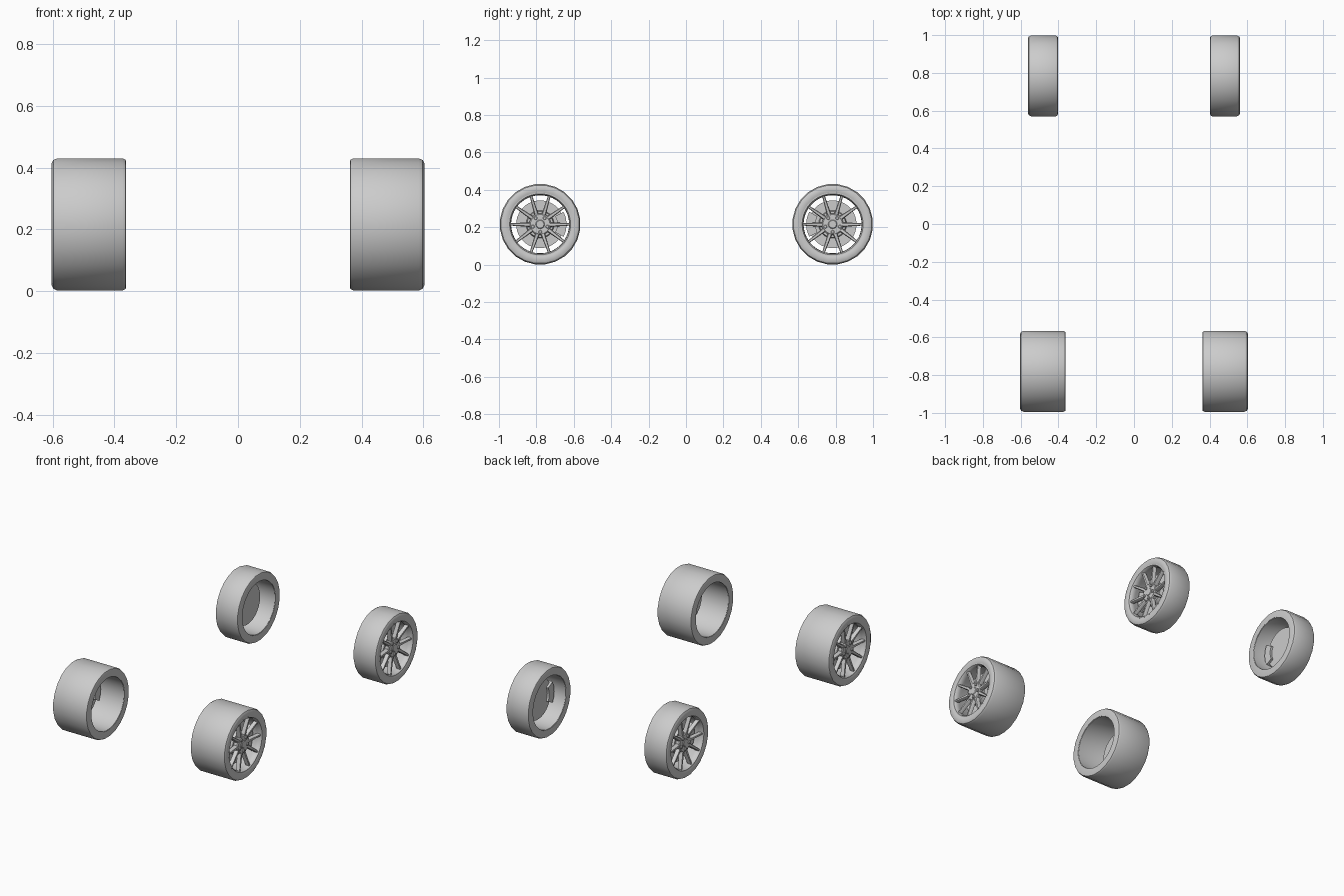
import bpy, bmesh
from math import sin, cos, pi, radians
from mathutils import Matrix, Vector

if "Cube" in bpy.data.objects:
    bpy.data.objects.remove(bpy.data.objects["Cube"])

R, SEG = 0.216, 24


def finish(bm, name, matrix, angle=35):
    bm.transform(matrix)
    bmesh.ops.recalc_face_normals(bm, faces=bm.faces)
    mesh = bpy.data.meshes.new(name)
    bm.to_mesh(mesh)
    bm.free()
    obj = bpy.data.objects.new(name, mesh)
    bpy.context.collection.objects.link(obj)
    bpy.ops.object.select_all(action='DESELECT')
    obj.select_set(True)
    bpy.context.view_layer.objects.active = obj
    bpy.ops.object.shade_smooth_by_angle(angle=radians(angle))
    return obj


def lathe(bm, profile, seg=SEG, closed=True, cy=0, cz=0):
    """Spin (x, radius) points around the local x axis."""
    rings = []
    for i in range(seg):
        a = 2 * pi * (i + 0.5) / seg
        rings.append([bm.verts.new((x, cy + r * cos(a), cz + r * sin(a))) for x, r in profile])
    n = len(profile)
    for i in range(seg):
        a, b = rings[i], rings[(i + 1) % seg]
        for j in range(n if closed else n - 1):
            k = (j + 1) % n
            bm.faces.new((a[j], a[k], b[k], b[j]))
    if not closed:
        bm.faces.new([r[0] for r in rings])
        bm.faces.new([r[-1] for r in rings])


def prism(bm, outline, x0, x1):
    """Extrude a (y, z) outline along local x."""
    lo = [bm.verts.new((x0, y, z)) for y, z in outline]
    hi = [bm.verts.new((x1, y, z)) for y, z in outline]
    n = len(outline)
    bm.faces.new(lo)
    bm.faces.new(hi)
    for i in range(n):
        j = (i + 1) % n
        bm.faces.new((lo[i], lo[j], hi[j], hi[i]))


def polar(r, deg):
    return r * cos(radians(deg)), r * sin(radians(deg))


def wheel(label, x_in, x_out, y, side, caliper_dir):
    # Local x = 0 is the outer face and negative x points into the car
    w = x_out - x_in
    m = Matrix.Translation((side * x_out, y, R)) @ Matrix.Diagonal((side, 1, 1, 1))

    # Tyre with rounded shoulders
    bm = bmesh.new()
    lathe(bm, [(-0.004, 0.168), (0, 0.180), (0, 0.200), (-0.005, 0.210), (-0.018, R),
               (-w + 0.012, R), (-w + 0.002, 0.211), (-w, 0.205), (-w, 0.166)])
    finish(bm, label + "_tyre", m)

    # Rim barrel with outer lip
    bm = bmesh.new()
    lathe(bm, [(-0.003, 0.170), (-0.003, 0.163), (-0.012, 0.157), (-0.035, 0.155),
               (-0.05, 0.161), (-w + 0.002, 0.163), (-w + 0.002, 0.168)], 48)
    finish(bm, label + "_rim", m)

    # Hub and ten tapered spokes
    bm = bmesh.new()
    lathe(bm, [(-0.045, 0.058), (-0.024, 0.058), (-0.019, 0.052), (-0.019, 0.024),
               (-0.015, 0.020)], 30, closed=False)
    for i in range(10):
        a = 36 * i
        lean = 3 if i % 2 else -3
        (y0, z0), (y1, z1) = polar(0.046, a + lean), polar(0.158, a)
        d = Vector((y1 - y0, z1 - z0)).normalized()
        p = Vector((-d.y, d.x))
        ring = []
        for (cy, cz), hw, xf, xb in (((y0, z0), 0.012, -0.021, -0.045),
                                     ((y1, z1), 0.007, -0.009, -0.032)):
            ring.append([bm.verts.new((x, cy + p.x * s, cz + p.y * s))
                         for x, s in ((xb, -hw), (xf - 0.006, -hw), (xf, -hw * 0.6),
                                      (xf, hw * 0.6), (xf - 0.006, hw), (xb, hw))])
        a0, b0 = ring
        for j in range(6):
            k = (j + 1) % 6
            bm.faces.new((a0[j], a0[k], b0[k], b0[j]))
        bm.faces.new(a0)
        bm.faces.new(b0)
    finish(bm, label + "_spokes", m)

    # Five lug nuts
    bm = bmesh.new()
    for i in range(5):
        cy, cz = polar(0.041, -90 + 72 * i)
        lathe(bm, [(-0.025, 0.0095), (-0.013, 0.0095), (-0.011, 0.007)], 10, False, cy, cz)
    finish(bm, label + "_lug_nuts", m)

    # Brake disc
    bm = bmesh.new()
    lathe(bm, [(-0.078, 0.128), (-0.066, 0.128), (-0.066, 0.075), (-0.046, 0.070)], 32, closed=False)
    finish(bm, label + "_brake_disc", m)

    # Caliper gripping the disc on the side nearest the car's middle
    bm = bmesh.new()
    c = 0 if caliper_dir > 0 else 180
    angles = [c + t for t in (-28, -14, 0, 14, 28)]
    outline = [polar(0.142, a) for a in angles] + [polar(0.092, a) for a in reversed(angles)]
    prism(bm, outline, -0.092, -0.052)
    finish(bm, label + "_caliper", m)


for side, name in ((1, "right"), (-1, "left")):
    wheel("front_" + name, 0.362, 0.603, -0.780, side, 1)
    wheel("rear_" + name, 0.403, 0.562, 0.784, side, -1)
